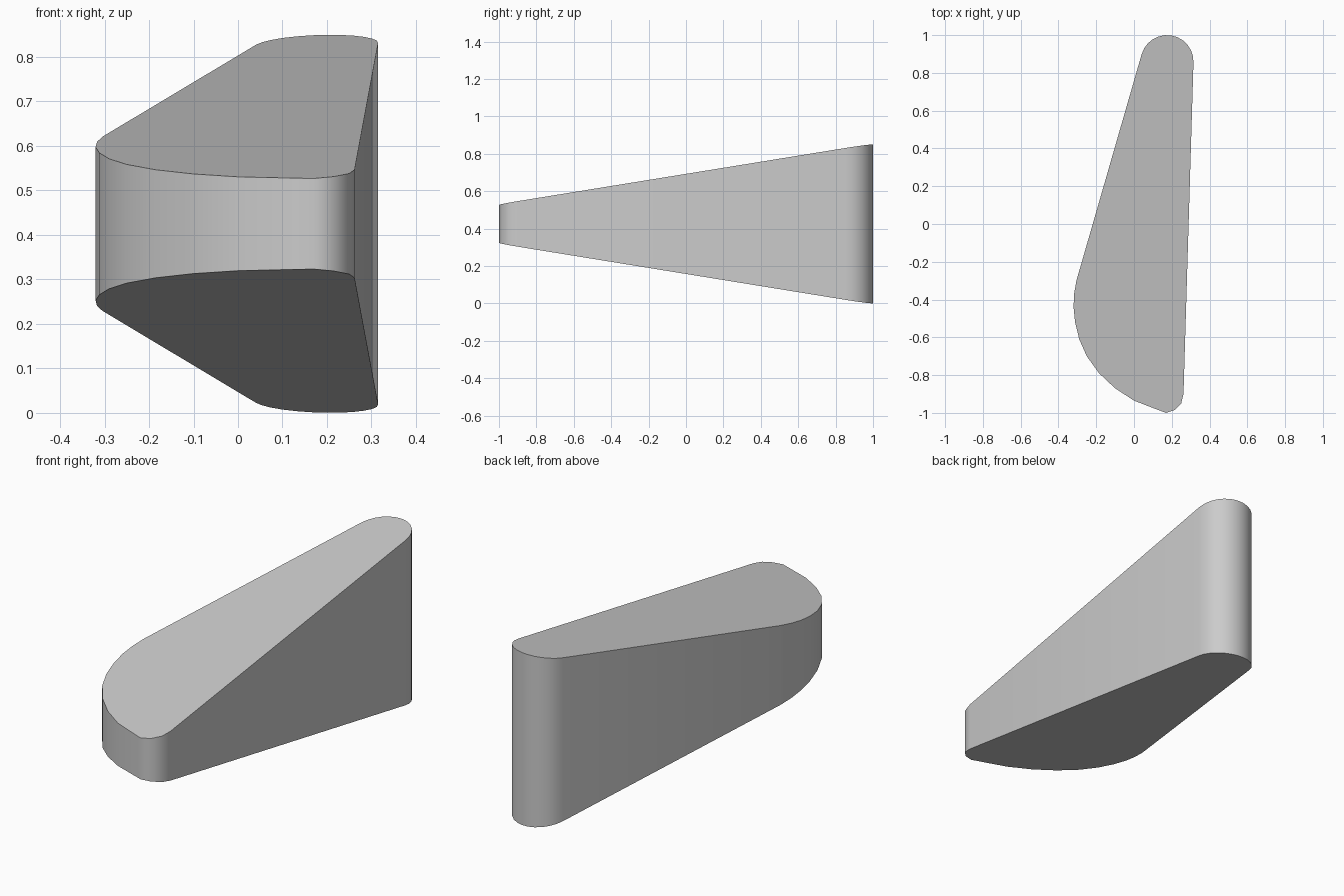
import bpy
import bmesh
import math

cube = bpy.data.objects.get("Cube")
if cube:
    bpy.data.objects.remove(cube, do_unlink=True)

MID = 0.425


def half_height(x, y):
    """Half thickness of the wedge: tall at the back, slim at the front."""
    return 0.256 + 0.161 * y + 0.04 * x


# Rounded back end, running from the right side round to the left
outline = []
for i in range(13):
    a = math.radians(-2 + i * (166 / 12))
    outline.append((0.175 + 0.14 * math.cos(a), 0.86 + 0.14 * math.sin(a)))

# Broad curved front end, from the left flank to the small right corner
outline += [(-0.305, -0.30), (-0.317, -0.37), (-0.32, -0.44), (-0.312, -0.52),
            (-0.29, -0.61), (-0.25, -0.70), (-0.185, -0.79), (-0.10, -0.87),
            (0.0, -0.935), (0.09, -0.97), (0.17, -1.0), (0.215, -0.985),
            (0.25, -0.95), (0.262, -0.90)]

# Wedge body between two sloping planes
bm = bmesh.new()
bottom = [bm.verts.new((x, y, MID - half_height(x, y))) for x, y in outline]
top = [bm.verts.new((x, y, MID + half_height(x, y))) for x, y in outline]
bm.faces.new(top)
bm.faces.new(bottom[::-1])
n = len(outline)
for i in range(n):
    j = (i + 1) % n
    bm.faces.new((bottom[i], bottom[j], top[j], top[i]))
bmesh.ops.recalc_face_normals(bm, faces=bm.faces)

mesh = bpy.data.meshes.new("wedge_body")
bm.to_mesh(mesh)
bm.free()
body = bpy.data.objects.new("wedge_body", mesh)
bpy.context.collection.objects.link(body)

# Plain grey material
grey = bpy.data.materials.new("light_grey")
grey.use_nodes = True
colour = (0.6, 0.6, 0.6, 1)
grey.diffuse_color = colour
grey.node_tree.nodes["Principled BSDF"].inputs["Base Color"].default_value = colour
mesh.materials.append(grey)

# Smooth rounded wall with crisp rims
bpy.ops.object.select_all(action="DESELECT")
body.select_set(True)
bpy.context.view_layer.objects.active = body
bpy.ops.object.shade_smooth_by_angle(angle=math.radians(40))
